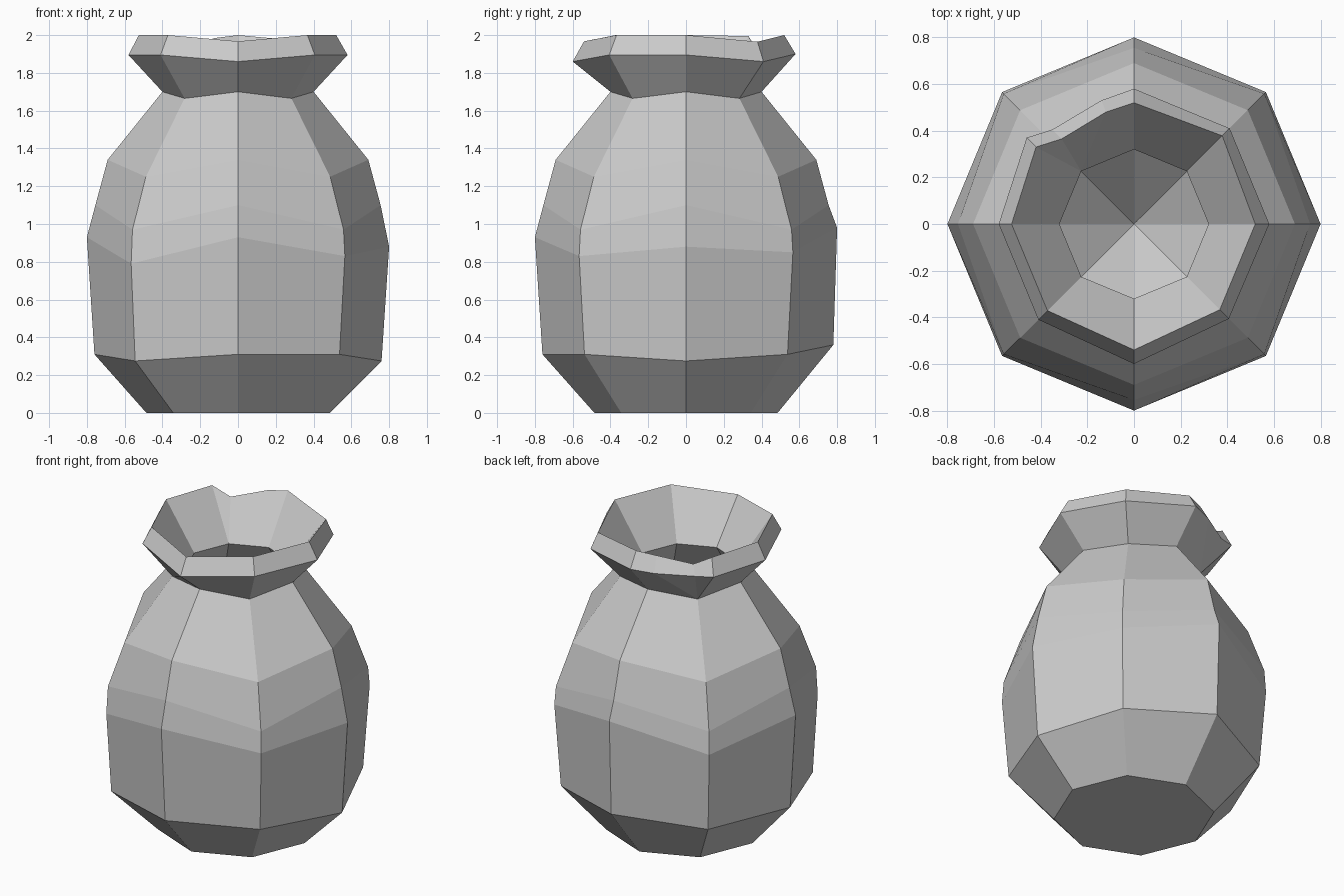
import bpy, bmesh, math

if "Cube" in bpy.data.objects:
    bpy.data.objects.remove(bpy.data.objects["Cube"])

DIRS = [(math.cos(i * math.pi / 4), math.sin(i * math.pi / 4)) for i in range(8)]


def ring(r, z):
    """Eight points from +x counter-clockwise; r and z are (cardinal, diagonal) or 8 values."""
    r, z = [list(v) * 4 if len(v) == 2 else v for v in (r, z)]
    return [(r[i] * c, r[i] * s, z[i]) for i, (c, s) in enumerate(DIRS)]


def torn(points, gap):
    """Replace the back left corner with the three points of the folded notch."""
    return points[:3] + gap + points[4:]


def widen(points):
    """Repeat the back left corner so the ring joins to a notched one."""
    return points[:3] + [points[3]] * 3 + points[4:]


# Outside of the bag, bottom to neck
body = [
    ring((.485, .485), (0, 0)),
    ring((.76, .76, .78, .76, .76, .77, .76, .76),
         (.275, .31, .36, .31, .31, .275, .31, .31)),
    ring((.8, .8), (.88, .85, .98, .82, .93, .79, .93, .83)),
    ring((.755, .79), (1.1, .97)),
    ring((.69, .69), (1.34, 1.25)),
]
neck = ring((.4, .4), (1.70, 1.665))

# Flared collar with its folded notch
flare = torn(ring((.58, .58, .58, .58, .58, .58, .6, .575),
                  (1.895, 1.86, 1.9, 1.89, 1.895, 1.895, 1.86, 1.895)),
             [(-.14, .53, 1.89), (-.35, .405, 1.88), (-.46, .37, 1.89)])
rim = torn(ring((.52, .535, .52, .5, .525, .525, .54, .52),
                (2, 1.965, 2, 2, 2, 2, 1.967, 2)),
           [(-.12, .48, 1.985), (-.31, .365, 1.935), (-.42, .33, 1.995)])

# Inside of the bag
mouth = ring((.32, .32), (1.70, 1.70))
lining = ring((.56, .56), (1.34, 1.3))
floor = [(0, 0, .8)] * 10

rings = [widen(p) for p in body + [neck]] + [flare, rim]
rings += [widen(mouth), widen(lining), floor]

bm = bmesh.new()
cache = {}


def vert(p):
    key = tuple(round(c, 4) for c in p)
    if key not in cache:
        cache[key] = bm.verts.new(p)
    return cache[key]


loops = [[vert(p) for p in pts] for pts in rings]
bm.faces.new([vert(p) for p in reversed(body[0])])
for low, high in zip(loops, loops[1:]):
    for i in range(10):
        j = (i + 1) % 10
        corners = list(dict.fromkeys([low[i], low[j], high[j], high[i]]))
        if len(corners) > 2:
            bm.faces.new(corners)
bmesh.ops.recalc_face_normals(bm, faces=bm.faces[:])

mesh = bpy.data.meshes.new("tied_sack")
bm.to_mesh(mesh)
bm.free()
bpy.context.collection.objects.link(bpy.data.objects.new("tied_sack", mesh))
